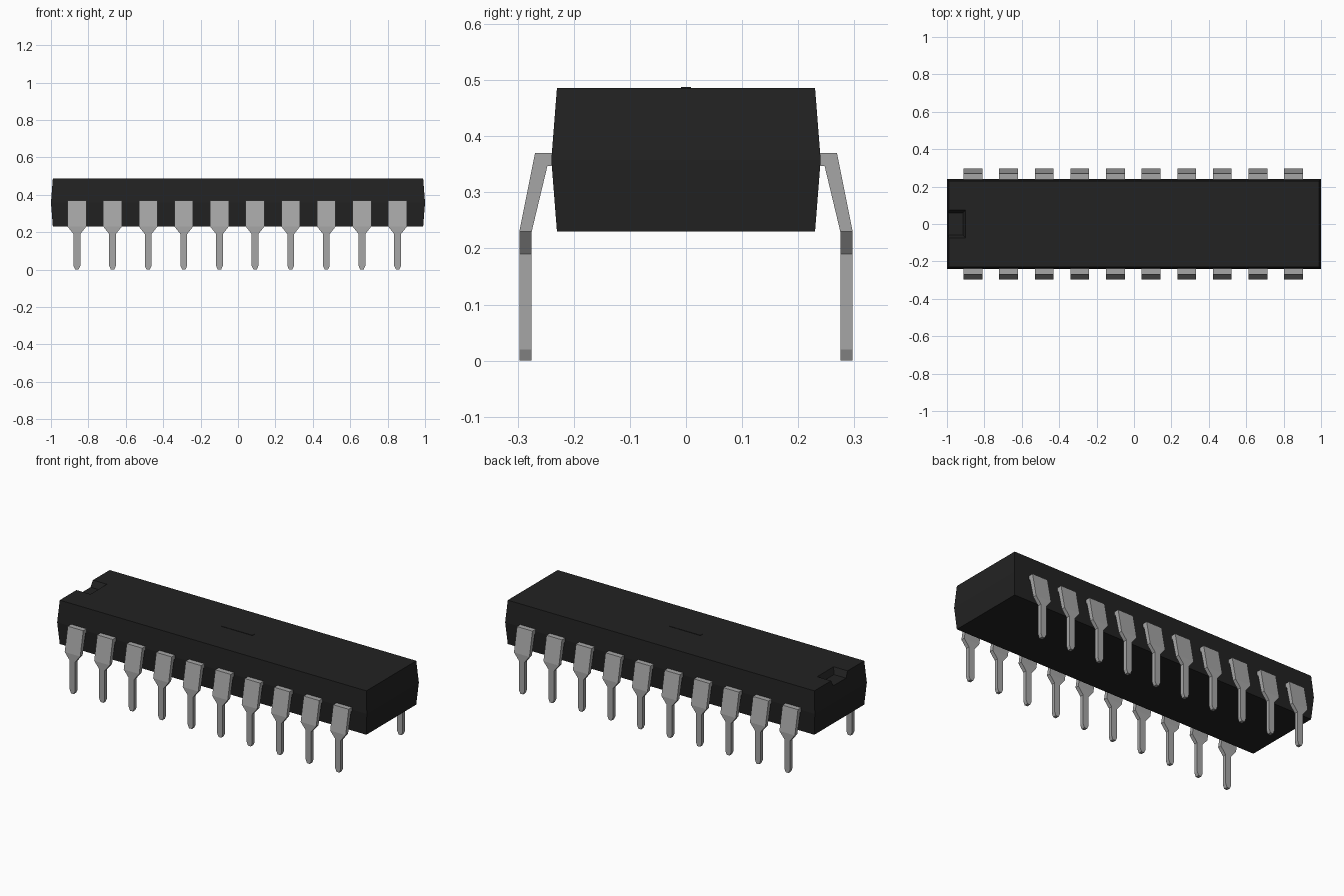
import bpy
import bmesh

cube = bpy.data.objects.get("Cube")
if cube:
    bpy.data.objects.remove(cube, do_unlink=True)


def make_material(name, grey, rough):
    mat = bpy.data.materials.new(name)
    mat.use_nodes = True
    color = (grey, grey, grey, 1)
    mat.diffuse_color = color
    shader = mat.node_tree.nodes["Principled BSDF"]
    shader.inputs["Base Color"].default_value = color
    shader.inputs["Roughness"].default_value = rough
    return mat


black = make_material("black plastic", 0.016, 0.7)
silver = make_material("grey metal", 0.38, 0.5)


def loft(name, rings, mat):
    """Skin a stack of four-point rings and cap both ends."""
    bm = bmesh.new()
    loops = [[bm.verts.new(p) for p in ring] for ring in rings]
    for a, b in zip(loops, loops[1:]):
        for i in range(4):
            j = (i + 1) % 4
            bm.faces.new((a[i], a[j], b[j], b[i]))
    bm.faces.new(loops[0])
    bm.faces.new(loops[-1])
    bmesh.ops.recalc_face_normals(bm, faces=bm.faces)
    mesh = bpy.data.meshes.new(name)
    bm.to_mesh(mesh)
    bm.free()
    mesh.materials.append(mat)
    obj = bpy.data.objects.new(name, mesh)
    bpy.context.collection.objects.link(obj)
    return obj


def rect(x0, x1, y, z):
    return [(x0, -y, z), (x1, -y, z), (x1, y, z), (x0, y, z)]


# Body: a block that is widest at the mould line
TOP = 0.486
body = loft("body", [rect(-0.99, 0.99, 0.23, 0.23),
                     rect(-1, 1, 0.24, 0.358),
                     rect(-0.99, 0.99, 0.23, TOP)], black)

# Tapered orientation notch, open at the left-hand end
cutter = loft("notch_cutter", [rect(-1.1, -0.915, 0.058, TOP - 0.035),
                               rect(-1.1, -0.9, 0.076, TOP),
                               rect(-1.1, -0.9, 0.076, TOP + 0.1)], black)
cutter.hide_render = True
cut = body.modifiers.new("notch", "BOOLEAN")
cut.operation = "DIFFERENCE"
cut.solver = "EXACT"
cut.object = cutter
bpy.context.view_layer.objects.active = body
bpy.ops.object.modifier_apply(modifier=cut.name)
bpy.data.objects.remove(cutter, do_unlink=True)

# Small raised strip in the middle of the top
loft("top_strip", [rect(-0.1, 0.1, 0.009, TOP - 0.002),
                   rect(-0.1, 0.1, 0.009, TOP + 0.002)], black)

# Pin sections: inner y, inner z, outer y, outer z, half width
SECTIONS = [
    (0.225, 0.347, 0.225, 0.37, 0.05),
    (0.247, 0.347, 0.269, 0.37, 0.05),
    (0.275, 0.23, 0.297, 0.23, 0.05),
    (0.275, 0.19, 0.297, 0.19, 0.018),
    (0.275, 0.02, 0.297, 0.02, 0.018),
    (0.275, 0, 0.297, 0, 0.009),
]
PINS, PITCH, CENTRE = 10, 0.1905, -0.004

for side, label in ((-1, "front"), (1, "back")):
    rings = [[(-w, side * yi, zi), (w, side * yi, zi),
              (w, side * yo, zo), (-w, side * yo, zo)]
             for yi, zi, yo, zo, w in SECTIONS]
    first = loft(f"{label}_pin_1", rings, silver)
    for i in range(PINS):
        pin = first
        if i:
            pin = bpy.data.objects.new(f"{label}_pin_{i + 1}", first.data)
            bpy.context.collection.objects.link(pin)
        pin.location.x = CENTRE + (i - (PINS - 1) / 2) * PITCH
